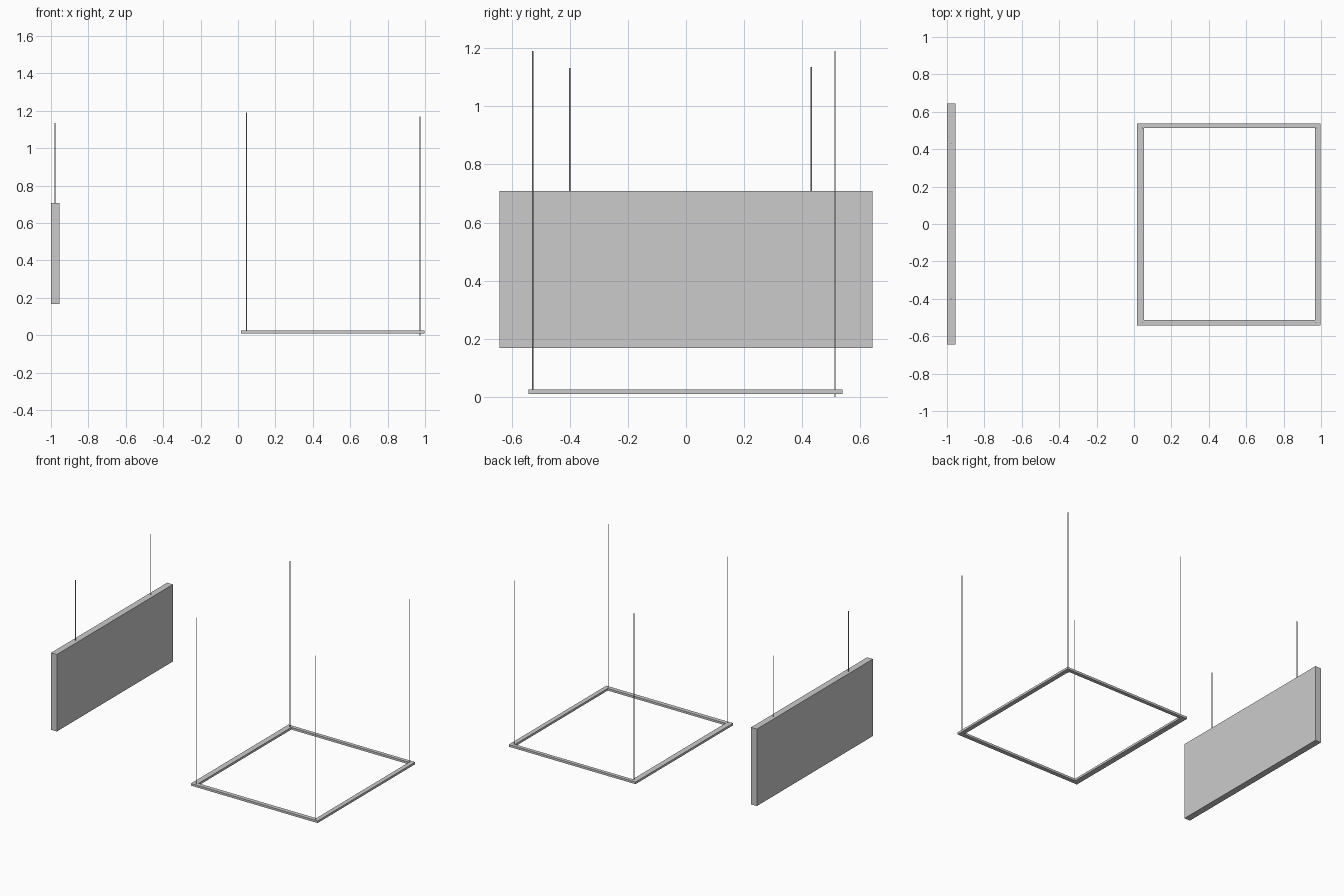
import bpy, bmesh

if "Cube" in bpy.data.objects:
    bpy.data.objects.remove(bpy.data.objects["Cube"])


def finish(name, bm):
    bmesh.ops.recalc_face_normals(bm, faces=bm.faces[:])
    mesh = bpy.data.meshes.new(name)
    bm.to_mesh(mesh)
    bm.free()
    obj = bpy.data.objects.new(name, mesh)
    bpy.context.collection.objects.link(obj)
    return obj


def box(name, x0, x1, y0, y1, z0, z1):
    bm = bmesh.new()
    bmesh.ops.create_cube(bm, size=1)
    bmesh.ops.scale(bm, vec=(x1 - x0, y1 - y0, z1 - z0), verts=bm.verts)
    bmesh.ops.translate(bm, vec=((x0 + x1) / 2, (y0 + y1) / 2, (z0 + z1) / 2), verts=bm.verts)
    return finish(name, bm)


def ring(name, outer, inner, z0, z1):
    """Mitred rectangular frame from two (x0, x1, y0, y1) rectangles."""
    bm = bmesh.new()
    loops = []
    for (x0, x1, y0, y1), z in ((outer, z0), (outer, z1), (inner, z1), (inner, z0)):
        loops.append([bm.verts.new((x, y, z)) for x, y in ((x0, y0), (x1, y0), (x1, y1), (x0, y1))])
    for a, b in zip(loops, loops[1:] + loops[:1]):
        for i in range(4):
            j = (i + 1) % 4
            bm.faces.new((a[i], a[j], b[j], b[i]))
    return finish(name, bm)


def wire(name, x, y, z0, z1, r=0.0025):
    bpy.ops.mesh.primitive_cylinder_add(vertices=12, radius=r, depth=z1 - z0,
                                        location=(x, y, (z0 + z1) / 2))
    obj = bpy.context.object
    obj.name = name
    bpy.ops.object.shade_smooth_by_angle()
    return obj


# Hanging upright panel with its two suspension wires
box("hanging_panel", -1.0, -0.955, -0.643, 0.643, 0.168, 0.708)
wire("panel_wire_front", -0.979, -0.401, 0.70, 1.132)
wire("panel_wire_back", -0.979, 0.432, 0.70, 1.136)

# Flat square frame, wider on its left side
ring("hanging_frame", (0.015, 0.998, -0.543, 0.538), (0.054, 0.967, -0.514, 0.513), 0.010, 0.025)

# Frame suspension wires at the corners
wire("frame_wire_front_left", 0.045, -0.528, 0.015, 1.19)
wire("frame_wire_back_left", 0.045, 0.513, 0.015, 1.19)
wire("frame_wire_front_right", 0.973, -0.528, 0.015, 1.17)
wire("frame_wire_back_right", 0.973, 0.513, 0.0, 1.17)
